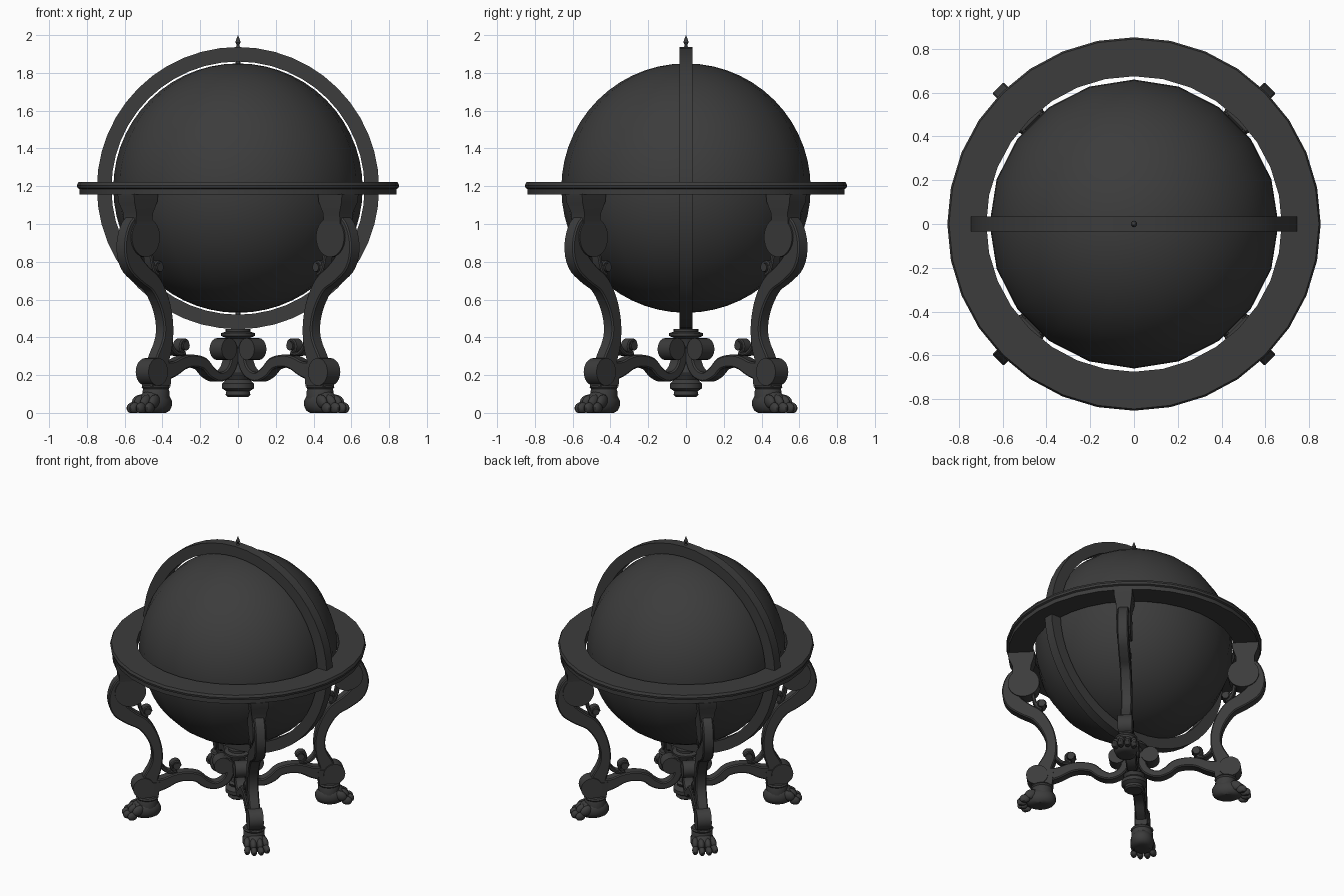
import bpy, bmesh, math
from mathutils import Matrix, Vector

if "Cube" in bpy.data.objects:
    bpy.data.objects.remove(bpy.data.objects["Cube"])

dark = bpy.data.materials.new("dark_grey")
dark.diffuse_color = (0.045, 0.045, 0.045, 1)
dark.use_nodes = True
dark.node_tree.nodes["Principled BSDF"].inputs["Base Color"].default_value = dark.diffuse_color


def finish(name, bm, angle=35):
    bmesh.ops.recalc_face_normals(bm, faces=bm.faces)
    me = bpy.data.meshes.new(name)
    bm.to_mesh(me)
    bm.free()
    me.materials.append(dark)
    ob = bpy.data.objects.new(name, me)
    bpy.context.collection.objects.link(ob)
    bpy.ops.object.select_all(action='DESELECT')
    ob.select_set(True)
    bpy.context.view_layer.objects.active = ob
    bpy.ops.object.shade_smooth_by_angle(angle=math.radians(angle))
    return ob


def lathe(bm, profile, seg, closed=False, center=(0, 0)):
    """Revolve (radius, z) points about a vertical axis."""
    rings = []
    for r, z in profile:
        if r == 0:
            rings.append([bm.verts.new((center[0], center[1], z))] * seg)
        else:
            rings.append([bm.verts.new((center[0] + r * math.cos(2 * math.pi * i / seg),
                                        center[1] + r * math.sin(2 * math.pi * i / seg), z))
                          for i in range(seg)])
    pairs = list(zip(rings, rings[1:])) + ([(rings[-1], rings[0])] if closed else [])
    for a, b in pairs:
        for i in range(seg):
            j = (i + 1) % seg
            vs = list(dict.fromkeys((a[i], a[j], b[j], b[i])))
            if len(vs) > 2:
                bm.faces.new(vs)


def spline(pts, n=4):
    """Catmull-Rom samples through the points."""
    p = [Vector(q) for q in [pts[0]] + list(pts) + [pts[-1]]]
    out = []
    for a, b, c, d in zip(p, p[1:], p[2:], p[3:]):
        for k in range(n):
            t = k / n
            out.append(0.5 * (2 * b + (c - a) * t + (2 * a - 5 * b + 4 * c - d) * t * t
                              + (3 * b - a - 3 * c + d) * t ** 3))
    return out + [p[-1]]


def ribbon(bm, pts, half, n=4):
    """Flat scrolled band in the radial plane; pts are (r, z, half width)."""
    s = spline(pts, n)
    e = half * 0.2
    rows = []
    for i, q in enumerate(s):
        d = s[min(i + 1, len(s) - 1)] - s[max(i - 1, 0)]
        nrm = Vector((-d.y, d.x)).normalized()
        w = q.z
        sect = [(w, half - e), (w - e, half), (e - w, half), (-w, half - e),
                (-w, e - half), (e - w, -half), (w - e, -half), (w, e - half)]
        rows.append([bm.verts.new((q.x + nrm.x * u, y, q.y + nrm.y * u)) for u, y in sect])
    for a, b in zip(rows, rows[1:]):
        for i in range(8):
            bm.faces.new((a[i], a[(i + 1) % 8], b[(i + 1) % 8], b[i]))
    bm.faces.new(rows[0])
    bm.faces.new(rows[-1])


def disc(bm, r, z, radius, half, seg=20):
    """Scroll eye lying in the radial plane."""
    m = Matrix.Translation((r, 0, z)) @ Matrix.Rotation(math.pi / 2, 4, 'X')
    bmesh.ops.create_cone(bm, cap_ends=True, segments=seg, radius1=radius, radius2=radius,
                          depth=2 * half, matrix=m)


def curl(bm, tail, r, z, radius, turn):
    """Thin tendril ending in a small spiral."""
    pts = list(tail)
    for k in range(7):
        a = turn + k * math.pi / 4
        q = radius * (1 - k * 0.07)
        pts.append((r + q * math.cos(a), z + q * math.sin(a), 0.010))
    ribbon(bm, pts, 0.03, 3)
    disc(bm, r, z, radius * 0.6, 0.035, 12)


def blob(bm, loc, size, tilt=0, yaw=0):
    m = (Matrix.Translation(loc) @ Matrix.Rotation(yaw, 4, 'Z') @ Matrix.Rotation(tilt, 4, 'Y')
         @ Matrix.Diagonal((*size, 1)))
    bmesh.ops.create_uvsphere(bm, u_segments=14, v_segments=9, radius=1, matrix=m)


def loft_box(bm, levels):
    """Stack of rectangles (r0, r1, half depth, z)."""
    rows = [[bm.verts.new(c) for c in ((a, -h, z), (b, -h, z), (b, h, z), (a, h, z))]
            for a, b, h, z in levels]
    for p, q in zip(rows, rows[1:]):
        for i in range(4):
            bm.faces.new((p[i], p[(i + 1) % 4], q[(i + 1) % 4], q[i]))
    bm.faces.new(rows[0])
    bm.faces.new(rows[-1])


def four(name, bm):
    """Repeat a part on the four diagonals."""
    ob = finish(name + "_1", bm)
    ob.rotation_euler.z = math.pi / 4
    for k in range(1, 4):
        c = ob.copy()
        c.name = f"{name}_{k + 1}"
        c.rotation_euler.z = math.pi / 4 + k * math.pi / 2
        bpy.context.collection.objects.link(c)


# Globe ball
bm = bmesh.new()
bmesh.ops.create_uvsphere(bm, u_segments=20, v_segments=28, radius=0.66,
                          matrix=Matrix.Translation((0, 0, 1.19)))
finish("globe", bm)

# Horizon ring with a raised lip
bm = bmesh.new()
lathe(bm, [(0.675, 1.155), (0.838, 1.155), (0.838, 1.185), (0.85, 1.19), (0.853, 1.205),
           (0.845, 1.222), (0.675, 1.222)], 32, closed=True)
finish("horizon_ring", bm, 30)

# Upright meridian ring
bm = bmesh.new()
lathe(bm, [(0.67, -0.035), (0.747, -0.035), (0.747, 0.035), (0.67, 0.035)], 48, closed=True)
bm.transform(Matrix.Translation((0, 0, 1.19)) @ Matrix.Rotation(math.pi / 2, 4, 'X'))
finish("meridian_ring", bm, 30)

# Finial and pole pins
bm = bmesh.new()
lathe(bm, [(0, 1.93), (0.012, 1.93), (0.007, 1.948), (0.014, 1.962), (0.008, 1.98), (0, 2.0)], 12)
lathe(bm, [(0, 1.84), (0.012, 1.84), (0.012, 1.88), (0, 1.88)], 12)
lathe(bm, [(0, 0.5), (0.012, 0.5), (0.012, 0.54), (0, 0.54)], 12)
finish("finial_and_pins", bm)

# Central turned hub
bm = bmesh.new()
lathe(bm, [(0, 0.445), (0.065, 0.445), (0.065, 0.43), (0.09, 0.422), (0.09, 0.408), (0.06, 0.395),
           (0.045, 0.36), (0.04, 0.25), (0.05, 0.21), (0.072, 0.2), (0.06, 0.178), (0.085, 0.155),
           (0.085, 0.13), (0.062, 0.115), (0.066, 0.095), (0.055, 0.085), (0, 0.085)], 24)
finish("center_hub", bm)

# Scrolled legs
bm = bmesh.new()
loft_box(bm, [(0.66, 0.84, 0.062, 1.158), (0.665, 0.835, 0.06, 1.115),
              (0.685, 0.81, 0.05, 1.06), (0.69, 0.81, 0.045, 1.0)])
disc(bm, 0.735, 0.93, 0.105, 0.046, 28)
ribbon(bm, [(0.74, 1.03, 0.03), (0.80, 0.985, 0.045), (0.83, 0.89, 0.05), (0.805, 0.80, 0.055),
            (0.73, 0.735, 0.05), (0.645, 0.68, 0.045), (0.585, 0.59, 0.04), (0.555, 0.5, 0.036),
            (0.55, 0.42, 0.036), (0.565, 0.35, 0.042), (0.595, 0.28, 0.05), (0.615, 0.2, 0.06)],
       0.037)
disc(bm, 0.645, 0.217, 0.073, 0.048, 24)
loft_box(bm, [(0.545, 0.68, 0.04, 0.14), (0.535, 0.68, 0.042, 0.25)])
curl(bm, [(0.675, 0.86, 0.012), (0.665, 0.80, 0.012), (0.645, 0.75, 0.011)],
     0.615, 0.77, 0.038, -math.pi / 2)
four("leg", bm)

# Scrolled stretchers to the hub
bm = bmesh.new()
ribbon(bm, [(0.57, 0.22, 0.05), (0.50, 0.235, 0.04), (0.43, 0.265, 0.035), (0.36, 0.275, 0.033),
            (0.28, 0.26, 0.032), (0.225, 0.215, 0.03), (0.16, 0.19, 0.025), (0.095, 0.215, 0.026),
            (0.06, 0.27, 0.028), (0.06, 0.34, 0.028), (0.10, 0.37, 0.025)], 0.037)
disc(bm, 0.11, 0.338, 0.058, 0.045)
curl(bm, [(0.535, 0.40, 0.012), (0.515, 0.35, 0.012), (0.475, 0.315, 0.011)],
     0.42, 0.355, 0.04, -math.pi / 2)
four("stretcher", bm)

# Clawed paw feet
bm = bmesh.new()
lathe(bm, [(0, 0.145), (0.068, 0.145), (0.076, 0.136), (0.068, 0.126), (0.072, 0.115),
           (0.072, 0.07), (0, 0.07)], 20, center=(0.615, 0))
blob(bm, (0.625, 0, 0.05), (0.105, 0.08, 0.075))
for y, reach in ((-0.058, 0), (-0.021, 0.022), (0.021, 0.022), (0.058, 0)):
    blob(bm, (0.685 + reach, y, 0.06), (0.045, 0.024, 0.034), 0.5, y * 4)
    blob(bm, (0.725 + reach, y * 1.1, 0.026), (0.036, 0.022, 0.03), 0.1, y * 4)
for v in bm.verts:
    v.co.z = max(v.co.z, 0)
four("paw_foot", bm)
